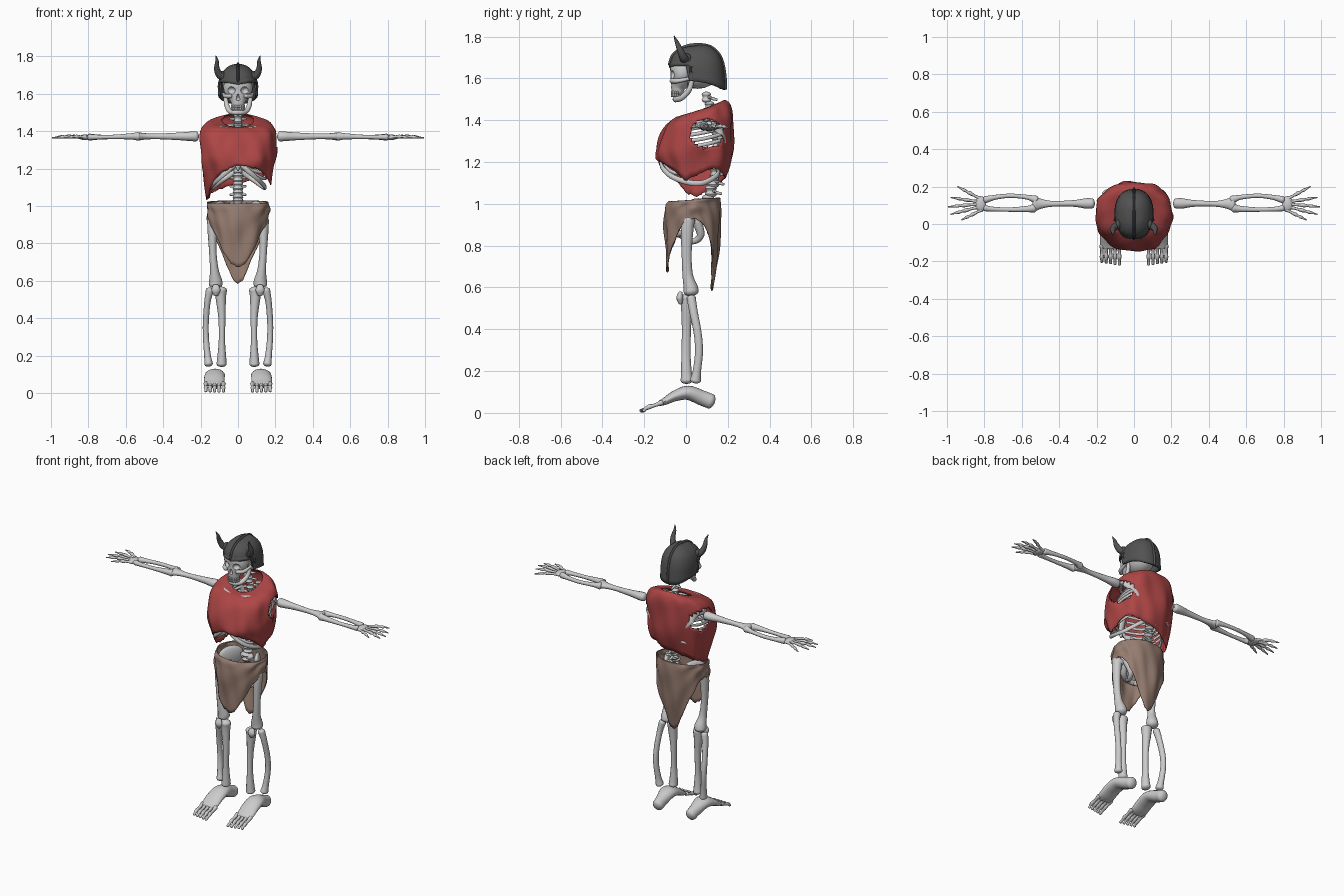
import bpy, bmesh, math, random
from mathutils import Vector
random.seed(3)

def mat(name, c):
    m = bpy.data.materials.new(name)
    m.diffuse_color = (*c, 1)
    return m

RED, BROWN, IRON = mat("red_cloth", (.42, .06, .06)), mat("brown_cloth", (.30, .20, .16)), mat("iron", (.085, .085, .085))

def spline(v, u):
    """Catmull-Rom sample of a list of equal-length tuples."""
    n = len(v) - 1
    i = min(int(u), n - 1)
    t = u - i
    p = [v[max(0, min(n, k))] for k in (i - 1, i, i + 1, i + 2)]
    return [.5 * (2*b + (c - a)*t + (2*a - 5*b + 4*c - d)*t*t + (3*b - a - 3*c + d)*t**3) for a, b, c, d in zip(*p)]

def finish(name, verts, faces, m=None, mirror=False, angle=50):
    me = bpy.data.meshes.new(name)
    me.from_pydata(verts, [], faces)
    bm = bmesh.new()
    bm.from_mesh(me)
    bmesh.ops.recalc_face_normals(bm, faces=bm.faces)
    bm.to_mesh(me)
    bm.free()
    ob = bpy.data.objects.new(name, me)
    bpy.context.collection.objects.link(ob)
    if m:
        me.materials.append(m)
    bpy.ops.object.select_all(action='DESELECT')
    ob.select_set(True)
    bpy.context.view_layer.objects.active = ob
    bpy.ops.object.shade_smooth_by_angle(angle=math.radians(angle))
    if mirror:
        ob.modifiers.new("Mirror", 'MIRROR').use_mirror_merge = False
    return ob

def tube(name, pts, radii, ref=(0, 1, 0), m=None, mirror=False, sides=12, steps=5):
    """Round-capped limb through pts; each radius is a number or (across, along ref)."""
    rr = [r if isinstance(r, tuple) else (r, r) for r in radii]
    data = [tuple(p) + r for p, r in zip(pts, rr)]
    n = (len(data) - 1) * steps
    s = [spline(data, k / steps) for k in range(n + 1)]
    c = [Vector(q[:3]) for q in s]
    rings = []
    for k in range(n + 1):
        t = (c[min(k + 1, n)] - c[max(k - 1, 0)]).normalized()
        a, b = max(s[k][3], .001), max(s[k][4], .001)
        row = [(c[k], t, a, b)]
        if k in (0, n):
            sg = -1 if k == 0 else 1
            row += [(c[k] + t*sg*.6*min(a, b)*math.sin(q), t, a*math.cos(q), b*math.cos(q)) for q in (.5, 1, 1.4)]
            if k == 0:
                row.reverse()
        rings += row
    verts, faces = [], []
    for p, t, a, b in rings:
        side = t.cross(Vector(ref)).normalized()
        up = side.cross(t)
        verts += [p + side*a*math.cos(q) + up*b*math.sin(q) for q in (2*math.pi*i/sides for i in range(sides))]
    for j in range(len(rings) - 1):
        faces += [(j*sides + i, j*sides + (i+1) % sides, (j+1)*sides + (i+1) % sides, (j+1)*sides + i) for i in range(sides)]
    faces += [tuple(range(sides)), tuple(range(len(verts) - sides, len(verts)))]
    return finish(name, verts, faces, m, mirror)

def ball(name, loc, r, mirror=False, m=None, rot=0):
    bm = bmesh.new()
    bmesh.ops.create_uvsphere(bm, u_segments=16, v_segments=10, radius=1)
    v = []
    for q in bm.verts:
        x, y, z = q.co.x*r[0], q.co.y*r[1], q.co.z*r[2]
        v.append((loc[0] + x*math.cos(rot) - y*math.sin(rot), loc[1] + x*math.sin(rot) + y*math.cos(rot), loc[2] + z))
    f = [[q.index for q in p.verts] for p in bm.faces]
    bm.free()
    return finish(name, v, f, m, mirror)

def shell(name, rings, hem, m, amp=0, hole=None, thick=.006, power=1, N=96, rows=26, jag=0):
    """Draped shell: rings (z front, z back, y front, y back, half width), trimmed by hem (degrees, z)."""
    def point(th, u):
        zf, zb, yf, yb, rx = spline(rings, u)
        c, sn = math.cos(th), math.sin(th)
        c1, s1 = math.copysign(abs(c)**power, c), math.copysign(abs(sn)**power, sn)
        return Vector((rx*s1, (yf + yb)/2 - (yb - yf)/2*c1, (zf + zb)/2 + (zf - zb)/2*c))
    verts, faces = [], []
    for i in range(N):
        th = 2*math.pi*i/N
        d = 360*i/N
        a, b = next((p, q) for p, q in zip(hem, hem[1:]) if p[0] <= d <= q[0])
        zh = a[1] + (b[1] - a[1])*(d - a[0])/(b[0] - a[0]) + random.uniform(-jag, jag)
        lo, hi = 0, len(rings) - 1
        for _ in range(24):
            mid = (lo + hi)/2
            lo, hi = (mid, hi) if point(th, mid).z > zh else (lo, mid)
        for j in range(rows + 1):
            f = j/rows
            p = point(th, lo*f)
            w = amp*min(1, .3 + f)*(math.sin(7*th + 5*f) + .7*math.sin(11*th - 7*f + 1) + .6*math.sin(3*th + 14*f))
            verts.append(p + Vector((math.sin(th), -math.cos(th), 0))*w)
    for i in range(N):
        for j in range(rows):
            q = (i*(rows+1) + j, (i+1) % N*(rows+1) + j, (i+1) % N*(rows+1) + j+1, i*(rows+1) + j+1)
            if not (hole and hole(sum((verts[k] for k in q), Vector())/4)):
                faces.append(q)
    ob = finish(name, verts, faces, m)
    so = ob.modifiers.new("Solidify", 'SOLIDIFY')
    so.thickness, so.offset = thick, 0
    return ob

# Tunic with arm holes and a ragged slanting hem
shell("tunic", [(1.42, 1.495, .01, .185, .085), (1.41, 1.475, -.05, .21, .165), (1.36, 1.41, -.10, .222, .203),
                (1.26, 1.30, -.142, .222, .198), (1.18, 1.18, -.128, .205, .185), (1.02, 1.02, -.06, .14, .16)],
      [(0, 1.22), (30, 1.20), (55, 1.16), (75, 1.11), (95, 1.14), (120, 1.17), (150, 1.15), (180, 1.12), (210, 1.09),
       (240, 1.06), (265, 1.035), (285, 1.05), (310, 1.12), (335, 1.18), (360, 1.22)], RED, .0045,
      lambda c: abs(c.x) > .12 and ((c.y - .10)/.08)**2 + ((c.z - 1.335)/.068)**2 < 1, power=.9, jag=.004)

# Loincloth with a front and a back flap
half = [(0, .67), (15, .69), (32, .76), (58, .87), (75, .92), (95, .93), (115, .90), (135, .80), (155, .68), (170, .60), (180, .585)]
shell("loincloth", [(1.01, 1.03, -.08, .16, .16), (.98, .99, -.097, .165, .163), (.88, .88, -.10, .163, .157),
                    (.72, .72, -.092, .145, .145), (.54, .54, -.08, .115, .13)],
      half + [(360 - a, z) for a, z in reversed(half[:-1])], BROWN, .004, jag=.003)

# Helmet: shell, brow band, crest, horns
hh = [(0, 1.655), (20, 1.662), (70, 1.665), (76, 1.59), (110, 1.575), (150, 1.55), (180, 1.545)]
shell("helmet", [(1.752, 1.757, .05, .07, .003), (1.742, 1.747, -.01, .115, .045), (1.71, 1.71, -.055, .155, .08),
                 (1.66, 1.66, -.073, .173, .096), (1.60, 1.60, -.075, .18, .099), (1.52, 1.52, -.07, .184, .1)],
      hh + [(360 - a, z) for a, z in reversed(hh[:-1])], IRON, thick=.01, power=.85, N=120, rows=18)
tube("helmet_brow_band", [(0, -.077, 1.66), (.05, -.066, 1.668), (.084, -.025, 1.67), (.097, .018, 1.668), (.1, .022, 1.63), (.101, .024, 1.59)],
     [(.005, .011)]*6, (0, 0, 1), IRON, True, 8)
tube("helmet_crest", [(0, -.078, 1.665), (0, -.06, 1.712), (0, -.005, 1.75), (0, .06, 1.76), (0, .12, 1.748), (0, .165, 1.70), (0, .184, 1.62), (0, .188, 1.55)],
     [(.009, .007)]*8, (1, 0, 0), IRON, sides=8)
tube("helmet_horn", [(.07, 0, 1.69), (.098, -.012, 1.70), (.113, -.028, 1.735), (.112, -.045, 1.775), (.119, -.057, 1.803)],
     [.023, .02, .015, .009, .002], m=IRON, mirror=True)
ball("helmet_horn_boss", (.084, -.002, 1.694), (.016, .028, .028), True, IRON)

# Skull: face with carved sockets, cranium, cheekbones, jaw, teeth
ball("cranium", (0, .055, 1.645), (.083, .11, .095))
face = tube("face", [(0, -.005, 1.685), (0, -.012, 1.645), (0, -.02, 1.61), (0, -.03, 1.58), (0, -.038, 1.555), (0, -.04, 1.535)],
            [(.07, .055), (.077, .064), (.074, .056), (.056, .046), (.038, .034), (.033, .028)], sides=24)
cutters = [ball("socket_cutter", (s*.038, -.078, 1.618), (.025, .03, .021)) for s in (1, -1)]
cutters.append(tube("nose_cutter", [(0, -.075, 1.595), (0, -.08, 1.57)], [(.005, .015), (.012, .018)]))
for c in cutters:
    b = face.modifiers.new("Cut", 'BOOLEAN')
    b.operation, b.object = 'DIFFERENCE', c
    c.hide_render = True
    bpy.context.view_layer.objects.active = face
    bpy.ops.object.modifier_apply(modifier=b.name)
    bpy.data.objects.remove(c)
tube("cheekbone", [(.04, -.068, 1.588), (.068, -.04, 1.588), (.078, .02, 1.6)], [.012, .011, .008], (0, 0, 1), mirror=True)
tube("jaw", [(.066, .03, 1.60), (.062, .015, 1.545), (.045, -.02, 1.508), (.02, -.045, 1.50), (0, -.05, 1.50)],
     [.011, .013, .014, .014, .014], (.3, .3, 1), mirror=True)
for row, z in (("upper", 1.532), ("lower", 1.519)):
    for i in range(5):
        a = .16 + i*.3
        ball(row + "_tooth", (.034*math.sin(a), -.034 - .034*math.cos(a), z), (.0055, .005, .009), True)

# Spine and pelvis
for i in range(13):
    z = .97 + i*.045
    y = .09 + .06*math.sin(math.pi*i/12.5)
    w = .03 - .0006*i
    tube("vertebra", [(0, y, z - .013), (0, y, z), (0, y, z + .013)], [w, w*.75, w])
    tube("vertebra_spine", [(0, y, z), (0, y + .05, z - .012)], [.010, .006], (1, 0, 0), sides=8)
    tube("vertebra_wing", [(0, y + .01, z), (.042, y + .022, z)], [.009, .006], (0, 0, 1), mirror=True, sides=8)
tube("sacrum", [(0, .09, .98), (0, .12, .92), (0, .11, .86)], [(.045, .025), (.035, .02), (.012, .01)])
ball("pelvis_wing", (.095, .06, .965), (.02, .085, .062), True, rot=.5)
tube("pelvis_ring", [(.10, .04, .93), (.075, -.005, .87), (.03, -.035, .855), (0, -.04, .86)], [.026, .018, .016, .018], (0, 0, 1), mirror=True)
tube("sit_bone", [(.10, .05, .92), (.085, .07, .85), (.06, .03, .82), (.03, -.03, .85)], [.024, .018, .014, .012], (1, 0, 0), mirror=True)

# Rib cage, collar bones, shoulder blades
for i in range(9):
    z = 1.43 - .029*i
    w = .09 + .065*math.sin(min(1, (i + 1)/6)*math.pi/2)
    yf = -.02 - .1*math.sin(min(1, (i + 1)/7)*math.pi/2)
    zf = z - .05 if i < 7 else z - .06
    tube("rib", [(.02, .155, z), (w*.65, .18, z - .005), (w, .09, z - .03), (w*.85, yf*.45, z - .05), (.025, yf, max(zf, 1.21))],
         [(.006, .009)]*5, (0, 0, 1), mirror=True, sides=8)
tube("costal_arch", [(.012, -.118, 1.225), (.065, -.115, 1.178), (.115, -.075, 1.135), (.143, 0, 1.105), (.135, .08, 1.10), (.08, .15, 1.14), (.02, .145, 1.18)],
     [(.009, .013)]*7, (0, 0, 1), mirror=True, sides=8)
tube("breastbone", [(0, -.03, 1.41), (0, -.085, 1.33), (0, -.12, 1.235), (0, -.118, 1.19)], [(.026, .01), (.018, .009), (.018, .009), (.006, .006)])
tube("collar_bone", [(.02, -.03, 1.405), (.09, -.01, 1.418), (.14, .05, 1.415), (.175, .10, 1.405)], [.013, .009, .010, .013], (0, 0, 1), mirror=True)
tube("shoulder_blade", [(.17, .12, 1.385), (.135, .165, 1.365), (.105, .185, 1.31), (.09, .18, 1.25)],
     [(.022, .014), (.048, .01), (.036, .008), (.01, .006)], mirror=True)

# Arms
Z = 1.372
tube("upper_arm", [(.225, .11, Z), (.255, .11, Z), (.32, .11, Z), (.43, .108, Z), (.495, .108, Z), (.53, .108, Z)],
     [(.027, .027), (.028, .025), (.018, .02), (.015, .015), (.026, .017), (.042, .022)], (0, 0, 1), mirror=True)
tube("forearm_front", [(.535, .085, Z), (.57, .08, Z), (.67, .077, Z - .003), (.76, .08, Z - .004), (.795, .085, Z - .004)],
     [.023, .017, .0115, .013, .017], (0, 0, 1), mirror=True)
tube("forearm_back", [(.525, .13, Z), (.57, .143, Z), (.66, .151, Z - .003), (.74, .143, Z - .004), (.795, .13, Z - .004)],
     [.022, .013, .0115, .013, .019], (0, 0, 1), mirror=True)
ball("wrist", (.82, .107, 1.367), (.03, .042, .015), True)
for (x, y), (bx, by) in zip([(.943, .20), (.978, .142), (.993, .092), (.98, .052), (.922, .022)],
                            [(.825, .137), (.838, .12), (.84, .105), (.835, .09), (.815, .075)]):
    pts = [(bx + (x - bx)*f, by + (y - by)*f, 1.367 + .006*math.sin(f*3) - .004*f) for f in (0, .22, .45, .58, .7, .85, 1)]
    tube("finger", pts, [.0105, .007, .0105, .006, .009, .005, .0035], (0, 0, 1), mirror=True, sides=8, steps=3)

# Legs
tube("thigh_bone", [(.135, .01, .925), (.137, .005, .87), (.135, .003, .76), (.127, .008, .66), (.12, .022, .60), (.12, .025, .58)],
     [(.03, .032), (.026, .03), (.02, .024), (.023, .025), (.035, .034), (.036, .036)], mirror=True)
tube("thigh_head", [(.137, .02, .91), (.10, .03, .92), (.085, .03, .925)], [.02, .019, .027], (0, 0, 1), mirror=True)
tube("kneecap", [(.118, -.026, .575), (.118, -.03, .55), (.118, -.026, .525)], [(.016, .01), (.024, .016), (.014, .01)], mirror=True)
tube("shin_bone", [(.092, .004, .55), (.092, .004, .51), (.086, .002, .40), (.086, 0, .28), (.087, .002, .19), (.088, .004, .155)],
     [(.034, .032), (.028, .028), (.019, .022), (.017, .022), (.024, .026), (.027, .03)], mirror=True)
tube("calf_bone", [(.15, .025, .55), (.163, .035, .49), (.172, .056, .38), (.171, .062, .29), (.163, .052, .20), (.157, .045, .155)],
     [(.022, .022), (.017, .02), (.016, .019), (.016, .019), (.018, .02), (.023, .026)], mirror=True)

# Feet
tube("foot", [(.118, .118, .055), (.12, .075, .072), (.123, .01, .096), (.126, -.05, .082), (.127, -.10, .056), (.127, -.125, .046)],
     [(.034, .036), (.038, .036), (.052, .034), (.055, .026), (.055, .018), (.052, .013)], (0, 0, 1), mirror=True, sides=20)
for i in range(5):
    x, e = .078 + .0235*i, -.217 + .004*i
    tube("toe", [(x, -.115, .05), (x, -.15, .036), (x, -.175, .029), (x, -.195, .019), (x, e, .0095)],
         [.013, .0085, .0115, .008, .0085], (0, 0, 1), mirror=True, sides=8, steps=3)
